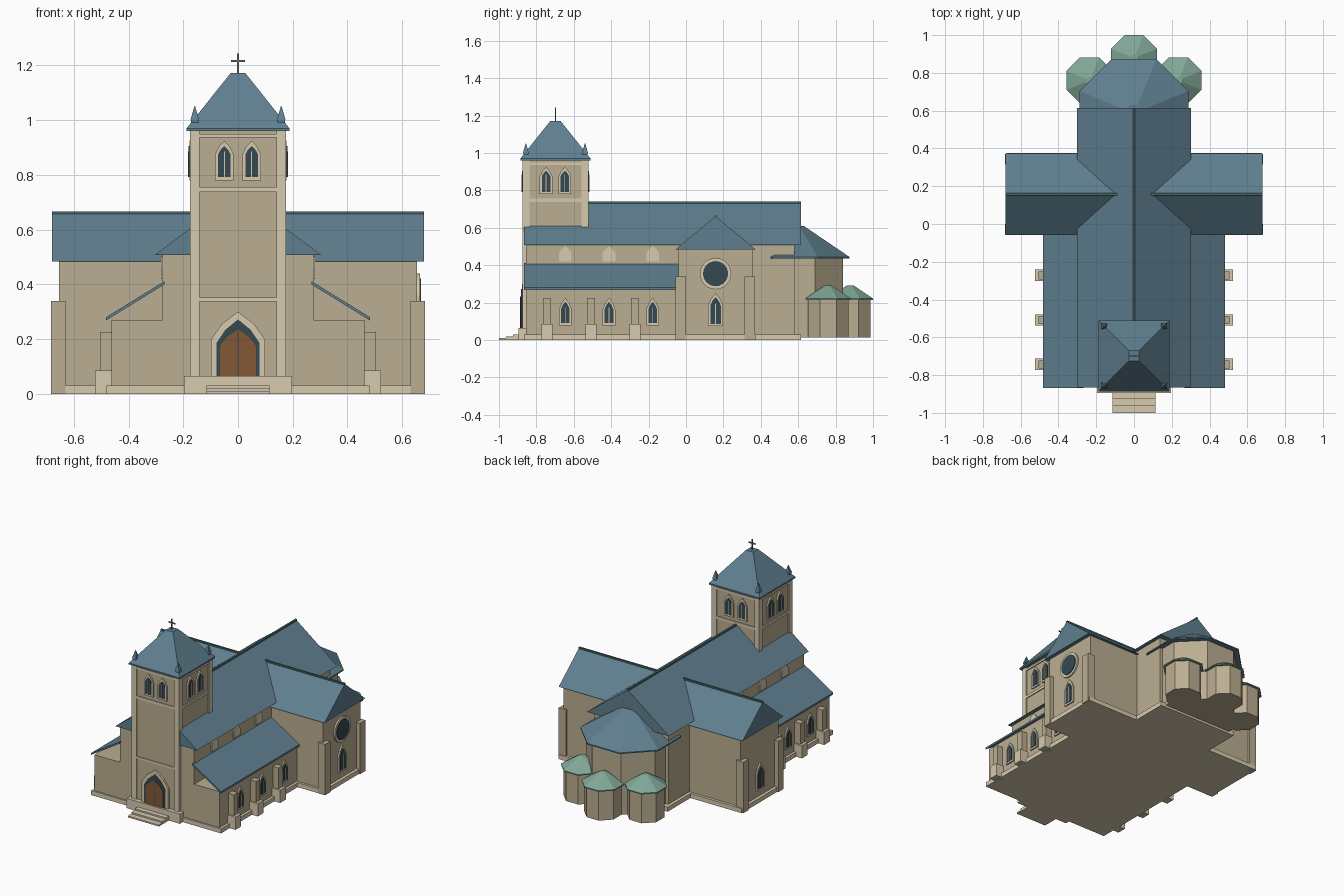
import bpy, bmesh, math
from mathutils import Matrix, Vector

if "Cube" in bpy.data.objects:
    bpy.data.objects.remove(bpy.data.objects["Cube"])


def mat(name, r, g, b):
    m = bpy.data.materials.new(name)
    m.diffuse_color = (*[(c / 255) ** 2.2 for c in (r, g, b)], 1)
    m.use_nodes = True
    m.node_tree.nodes["Principled BSDF"].inputs["Base Color"].default_value = m.diffuse_color
    return m


WALL = mat("sandstone", 186, 172, 144)
TRIM = mat("pale_stone", 214, 202, 174)
SLATE = mat("slate", 96, 126, 142)
COPPER = mat("copper", 128, 166, 150)
RIDGE = mat("ridge_metal", 74, 106, 104)
GLASS = mat("dark_glass", 56, 74, 82)
WOOD = mat("door_wood", 130, 88, 56)
IRON = mat("iron", 120, 116, 106)


def finish(name, bm, m):
    bmesh.ops.recalc_face_normals(bm, faces=bm.faces)
    me = bpy.data.meshes.new(name)
    bm.to_mesh(me)
    bm.free()
    me.materials.append(m)
    ob = bpy.data.objects.new(name, me)
    bpy.context.collection.objects.link(ob)
    return ob


def box(name, x, y, z, m):
    """Box from (min, max) ranges."""
    bm = bmesh.new()
    bmesh.ops.create_cube(bm, size=1)
    for v in bm.verts:
        v.co = Vector([r[0] if c < 0 else r[1] for c, r in zip(v.co, (x, y, z))])
    return finish(name, bm, m)


def extrude(name, pts, depth, m, matrix):
    """Profile in local x/z, extruded by depth along local -y, then placed."""
    bm = bmesh.new()
    f = bm.faces.new([bm.verts.new((x, 0, z)) for x, z in pts])
    g = bmesh.ops.extrude_face_region(bm, geom=[f])["geom"]
    for v in g:
        if isinstance(v, bmesh.types.BMVert):
            v.co.y -= depth
    bmesh.ops.transform(bm, matrix=matrix, verts=bm.verts)
    return finish(name, bm, m)


def frustum(name, c, n, a1, a2, z1, z2, m):
    """Regular n-sided frustum given by apothems, flat sides facing the axes."""
    k = 1 / math.cos(math.pi / n)
    bm = bmesh.new()
    bmesh.ops.create_cone(bm, cap_ends=True, segments=n, radius1=a1 * k,
                          radius2=a2 * k, depth=z2 - z1)
    bm.verts.ensure_lookup_table()
    a = math.atan2(bm.verts[0].co.y, bm.verts[0].co.x)
    M = Matrix.Translation((c[0], c[1], (z1 + z2) / 2)) @ Matrix.Rotation(math.pi / n - a, 4, 'Z')
    bmesh.ops.transform(bm, matrix=M, verts=bm.verts)
    return finish(name, bm, m)


def place(x, y, deg):
    return Matrix.Translation((x, y, 0)) @ Matrix.Rotation(math.radians(deg), 4, 'Z')


def arch(w, z0, zs, zt):
    """Pointed arch outline."""
    zm = zs + (zt - zs) * 0.55
    return [(-w, z0), (w, z0), (w, zs), (w * .6, zm), (0, zt), (-w * .6, zm), (-w, zs)]


def window(name, M, w, z0, zs, zt):
    extrude(name + "_frame", arch(w, z0, zs, zt), .014, TRIM, M)
    extrude(name + "_glass", arch(w * .68, z0 + .012, zs, zt - .02), .017, GLASS, M)
    extrude(name + "_mullion", [(-.002, z0 + .012), (.002, z0 + .012),
                                (.002, zs + .01), (-.002, zs + .01)], .019, TRIM, M)


# plinths
box("aisle_plinth", (-.48, .48), (-.865, -.04), (0, .03), TRIM)
box("transept_plinth", (-.675, .675), (-.055, .375), (0, .03), TRIM)
box("chancel_plinth", (-.295, .295), (.37, .615), (0, .03), TRIM)

# nave and chancel
box("nave_walls", (-.275, .275), (-.855, .58), (.01, .515), WALL)
extrude("nave_roof", [(-.303, .508), (.303, .508), (0, .735)], 1.48, SLATE, place(0, .615, 0))
box("nave_ridge", (-.006, .006), (-.54, .615), (.728, .741), RIDGE)

# transept
box("transept_walls", (-.655, .655), (-.04, .357), (.01, .485), WALL)
extrude("transept_roof", [(-.216, .483), (.216, .483), (0, .662)], 1.36, SLATE, place(-.68, .158, 90))
box("transept_ridge", (-.68, .68), (.152, .164), (.655, .667), RIDGE)

for s, side in ((1, "right"), (-1, "left")):
    turn = 90 * s
    # side aisle
    box(side + "_aisle_walls", sorted((s * .26, s * .463)), (-.855, -.03), (.01, .27), WALL)
    prof = [(s * .268, .412), (s * .268, .4), (s * .482, .268), (s * .482, .28)]
    extrude(side + "_aisle_roof", prof, .83, SLATE, place(0, -.037, 0))
    for i, y in enumerate((-.743, -.508, -.272)):
        box(f"{side}_buttress_{i}", sorted((s * .45, s * .505)), (y - .021, y + .021), (0, .225), WALL)
        box(f"{side}_buttress_foot_{i}", sorted((s * .45, s * .523)), (y - .03, y + .03), (0, .085), TRIM)
    for i, y in enumerate((-.645, -.412, -.178)):
        window(f"{side}_aisle_window_{i}", place(s * .458, y, turn), .034, .078, .165, .225)
        extrude(f"{side}_clerestory_panel_{i}", arch(.034, .42, .465, .502), .012, TRIM,
                place(s * .27, y, turn))
    # transept corner buttresses and window
    for i, y in enumerate((-.028, .342)):
        box(f"{side}_transept_buttress_{i}", sorted((s * .63, s * .683)), (y - .028, y + .028),
            (0, .34), WALL)
    window(side + "_transept_window", place(s * .65, .158, turn), .041, .075, .185, .25)

# rose window on the right transept end
for part, r, d, m in (("rim", .084, .013, TRIM), ("glass", .067, .017, GLASS)):
    ring = [(r * math.cos(t * math.pi / 12), .355 + r * math.sin(t * math.pi / 12)) for t in range(24)]
    extrude("rose_window_" + part, ring, d, m, place(.652, .158, 90))

# apse and chapels
frustum("apse_walls", (0, .585), 8, .255, .255, .015, .445, WALL)
frustum("apse_eave", (0, .585), 8, .288, .288, .437, .445, SLATE)
frustum("apse_roof", (0, .585), 8, .288, .045, .445, .61, SLATE)
for i, c in enumerate(((-.235, .76), (0, .878), (.235, .76))):
    frustum(f"chapel_walls_{i}", c, 8, .108, .108, .015, .222, WALL)
    frustum(f"chapel_eave_{i}", c, 8, .122, .122, .215, .222, COPPER)
    frustum(f"chapel_roof_{i}", c, 8, .122, .018, .222, .292, COPPER)

# tower
TY = -.698
box("tower_plinth", (-.197, .197), (TY - .197, TY + .19), (0, .065), TRIM)
box("tower_body", (-.168, .168), (TY - .168, TY + .168), (.02, .962), WALL)
for z0, z1 in ((.338, .352), (.738, .756), (.936, .95)):
    box("tower_band", (-.174, .174), (TY - .174, TY + .174), (z0, z1), TRIM)
for sx in (-1, 1):
    for sy in (-1, 1):
        x, y = sx * .158, TY + sy * .158
        box("tower_corner", (x - .018, x + .018), (y - .018, y + .018), (.06, .962), TRIM)
        box("pinnacle_base", (x - .013, x + .013), (y - .013, y + .013), (.965, 1.0), SLATE)
        frustum("pinnacle", (x, y), 4, .016, .001, 1.0, 1.052, SLATE)
for k, deg in enumerate((0, 90, 180, 270)):
    for j, off in enumerate((-.05, .05)):
        M = place(0, TY, deg) @ Matrix.Translation((off, -.163, 0))
        window(f"belfry_window_{k}_{j}", M, .034, .78, .875, .925)
frustum("tower_eave", (0, TY), 4, .188, .188, .96, .97, SLATE)
frustum("tower_roof", (0, TY), 4, .188, .027, .97, 1.172, SLATE)

# cross
box("cross_post", (-.003, .003), (TY - .003, TY + .003), (1.17, 1.243), IRON)
box("cross_bar", (-.025, .025), (TY - .003, TY + .003), (1.212, 1.22), IRON)

# door and steps
D = place(0, TY - .163, 0)
extrude("door_surround", arch(.098, .06, .2, .3), .017, TRIM, D)
extrude("door_reveal", arch(.079, .06, .185, .272), .02, GLASS, D)
extrude("door_leaves", arch(.066, .06, .175, .235), .024, WOOD, D)
box("door_gap", (-.0015, .0015), (TY - .189, TY - .18), (.065, .23), GLASS)
for i in range(3):
    box(f"step_{i}", (-.115, .115), (-1 + i * .037, -.88), (i * .01, .01 + i * .01), TRIM)
